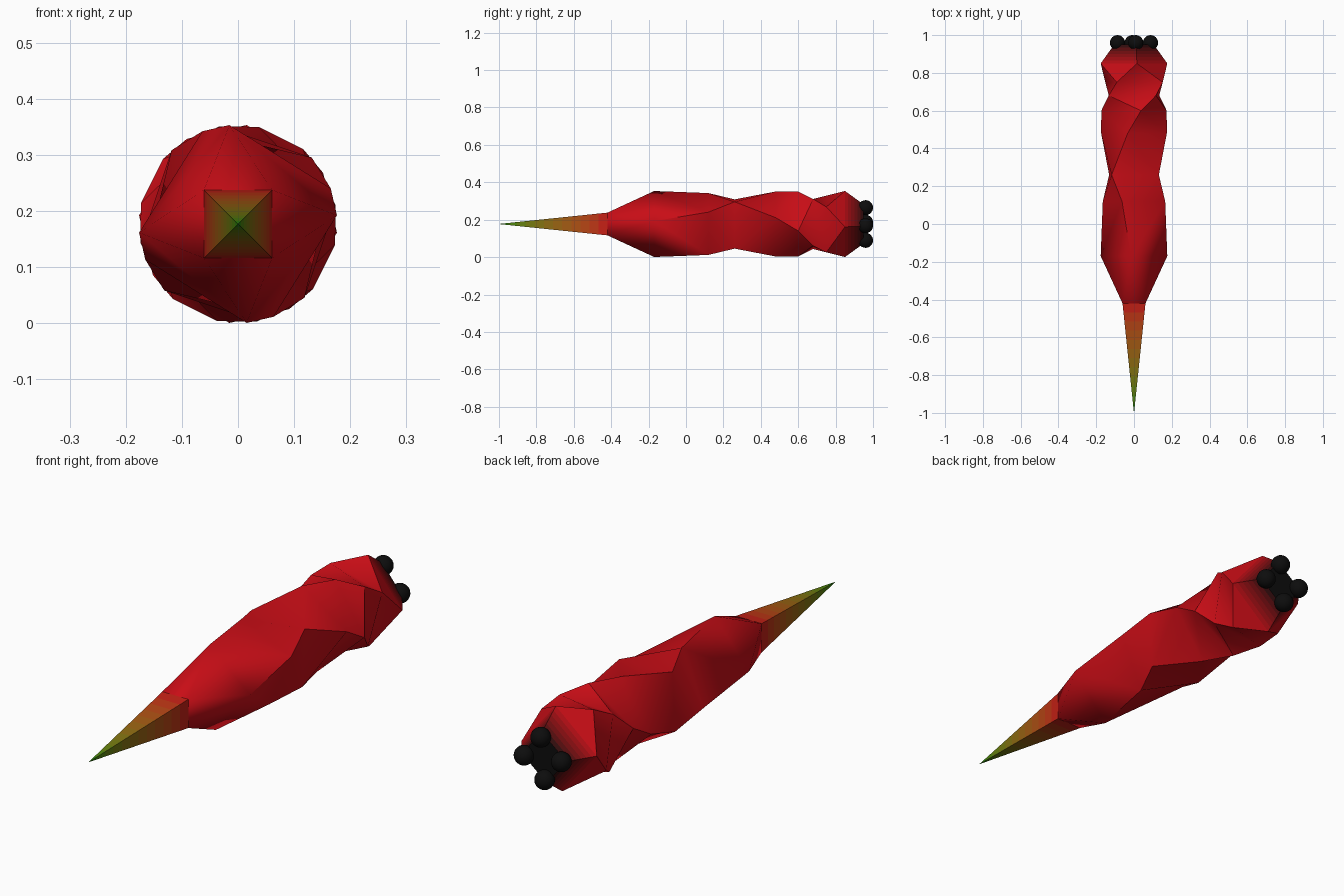
import bpy, bmesh
from math import cos, sin, radians
from mathutils import Vector

if "Cube" in bpy.data.objects:
    bpy.data.objects.remove(bpy.data.objects["Cube"])

CZ = 0.177
RED = Vector((0.58, 0.004, 0.008))
GREEN = Vector((0.01, 0.27, 0.004))
BLACK = Vector((0.004, 0.004, 0.004))


def material(name, color):
    m = bpy.data.materials.new(name)
    m.diffuse_color = (*color, 1)
    m.use_nodes = True
    m.node_tree.nodes["Principled BSDF"].inputs["Base Color"].default_value = m.diffuse_color
    return m


def square(y, r, deg):
    # four corners of a turned square across the long axis
    return [Vector((r * cos(radians(deg + 90 * k)), y,
                    CZ + r * sin(radians(deg + 90 * k)))) for k in range(4)]


def loft(name, rings, mats, mat_of, twists):
    # twists: +1 / -1 per section picks the short diagonal, 0 keeps flat quads
    bm = bmesh.new()
    loops = [[bm.verts.new(p) for p in ring] for ring in rings]
    for i, (a, b) in enumerate(zip(loops, loops[1:])):
        for k in range(4):
            n = (k + 1) % 4
            if twists[i] > 0:
                faces = [(a[k], a[n], b[k]), (a[n], b[n], b[k])]
            elif twists[i] < 0:
                faces = [(a[k], a[n], b[n]), (a[k], b[n], b[k])]
            else:
                faces = [(a[k], a[n], b[n], b[k])]
            for f in faces:
                bm.faces.new(f).material_index = mat_of(i)
    bm.faces.new(loops[0]).material_index = mat_of(0)
    bm.faces.new(loops[-1]).material_index = len(mats) - 1
    bmesh.ops.recalc_face_normals(bm, faces=bm.faces)
    me = bpy.data.meshes.new(name)
    bm.to_mesh(me)
    bm.free()
    for m in mats:
        me.materials.append(m)
    ob = bpy.data.objects.new(name, me)
    bpy.context.collection.objects.link(ob)
    return ob


def smooth(ob, deg):
    bpy.ops.object.select_all(action='DESELECT')
    ob.select_set(True)
    bpy.context.view_layer.objects.active = ob
    bpy.ops.object.shade_smooth_by_angle(angle=radians(deg))


red = material("red", RED)
black = material("black", BLACK)

# twisted square body: y, corner radius, turn in degrees (twist reverses a third of the way)
R = 0.177
profile = [(-0.42, 0.086, 45), (-0.17, R, 5), (0.12, R, 21), (0.26, R, 42),
           (0.48, R, 11), (0.60, R, -12), (0.68, R, -41), (0.75, R, -59), (0.85, R, -95)]
turns = [q[2] - p[2] for p, q in zip(profile, profile[1:])]
body = loft("body", [square(*p) for p in profile], [red], lambda i: 0, turns)
smooth(body, 60)

# tapering head, fading from red to black
N = 6
start, end = square(0.85, R, 85), square(0.95, 0.105, 84)
head_rings = [[p.lerp(q, i / N) for p, q in zip(start, end)] for i in range(N + 1)]
head_mats = [material(f"head_{i}", RED.lerp(BLACK, ((i + 0.5) / N) ** 0.6)) for i in range(N)]
loft("head", head_rings, head_mats + [black], lambda i: i, [0] * N)

# pointed tail, fading from red to green
T = 12
base, tip = square(-0.42, 0.086, 45), square(-1.0, 0.0005, 45)
tail_rings = [[p.lerp(q, i / T) for p, q in zip(base, tip)] for i in range(T + 1)]
tail_mats = [material(f"tail_{i}", RED.lerp(GREEN, (i + 0.5) / T)) for i in range(T)]
loft("tail", tail_rings, tail_mats, lambda i: i, [0] * T)

# four black eyes on the head corners
for k, p in enumerate(square(0.96, 0.088, -6)):
    bpy.ops.mesh.primitive_uv_sphere_add(segments=24, ring_count=12, radius=0.04, location=p)
    eye = bpy.context.object
    eye.name = f"eye_{k + 1}"
    eye.data.materials.append(black)
    bpy.ops.object.shade_smooth()
